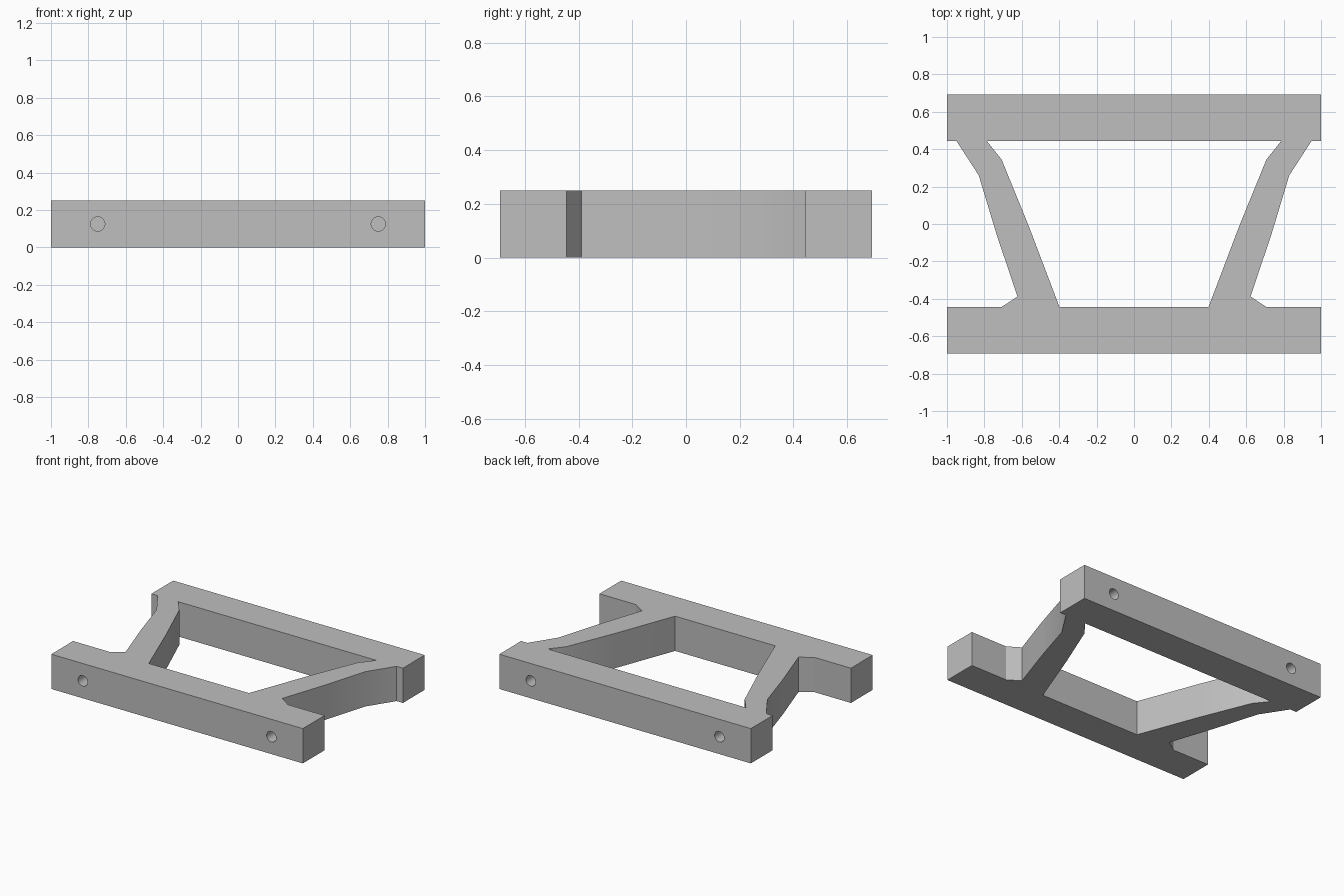
import bpy, bmesh, math
from mathutils import Matrix, Vector

if "Cube" in bpy.data.objects:
    bpy.data.objects.remove(bpy.data.objects["Cube"])

H = 0.25            # plate thickness
Y_IN, Y_OUT = 0.445, 0.692   # inner and outer faces of the cross bars

grey = bpy.data.materials.new("plain grey")
grey.diffuse_color = (0.52, 0.52, 0.52, 1)
grey.use_nodes = True
grey.node_tree.nodes["Principled BSDF"].inputs["Base Color"].default_value = grey.diffuse_color

# Right half of the outline: front bar, splayed leg, back bar
outer = [(0, -Y_OUT), (1, -Y_OUT), (1, -Y_IN), (0.71, -Y_IN), (0.623, -0.388),
         (0.735, -0.055), (0.83, 0.26), (0.95, Y_IN), (1, Y_IN), (1, Y_OUT), (0, Y_OUT)]
inner = [(0, Y_IN), (0.788, Y_IN), (0.708, 0.345), (0.563, -0.01), (0.398, -Y_IN), (0, -Y_IN)]

bm = bmesh.new()
face = bm.faces.new([bm.verts.new((x, y, 0)) for x, y in outer + inner])
ext = bmesh.ops.extrude_face_region(bm, geom=[face])
bmesh.ops.translate(bm, vec=(0, 0, H),
                    verts=[v for v in ext["geom"] if isinstance(v, bmesh.types.BMVert)])
bmesh.ops.recalc_face_normals(bm, faces=bm.faces)
# Open the ends on the centre line so the halves join cleanly
ends = [f for f in bm.faces if all(abs(v.co.x) < 1e-5 for v in f.verts)]
bmesh.ops.delete(bm, geom=ends, context='FACES')
mesh = bpy.data.meshes.new("frame")
bm.to_mesh(mesh)
bm.free()
frame = bpy.data.objects.new("frame", mesh)
bpy.context.collection.objects.link(frame)
mesh.materials.append(grey)

# Blind screw holes in the front and back faces
DEPTH, RADIUS = 0.15, 0.038
bm = bmesh.new()
for sx in (-1, 1):
    for sy in (-1, 1):
        place = Matrix.Translation((sx * 0.75, sy * Y_OUT, H / 2)) @ Matrix.Rotation(math.pi / 2, 4, 'X')
        bmesh.ops.create_cone(bm, cap_ends=True, segments=32, radius1=RADIUS,
                              radius2=RADIUS, depth=2 * DEPTH, matrix=place)
cut_mesh = bpy.data.meshes.new("hole_cutter")
bm.to_mesh(cut_mesh)
bm.free()
cut_mesh.materials.append(grey)
cutter = bpy.data.objects.new("hole_cutter", cut_mesh)
bpy.context.collection.objects.link(cutter)
cutter.hide_render = True

# Mirror the half, drill the holes, then smooth the gentle bends of the legs
bpy.context.view_layer.objects.active = frame
frame.select_set(True)
mirror = frame.modifiers.new("mirror", 'MIRROR')
drill = frame.modifiers.new("drill", 'BOOLEAN')
drill.operation = 'DIFFERENCE'
drill.solver = 'EXACT'
drill.object = cutter
for name in ("mirror", "drill"):
    bpy.ops.object.modifier_apply(modifier=name)
bpy.ops.object.shade_smooth_by_angle(angle=math.radians(30))
bpy.data.objects.remove(cutter)
